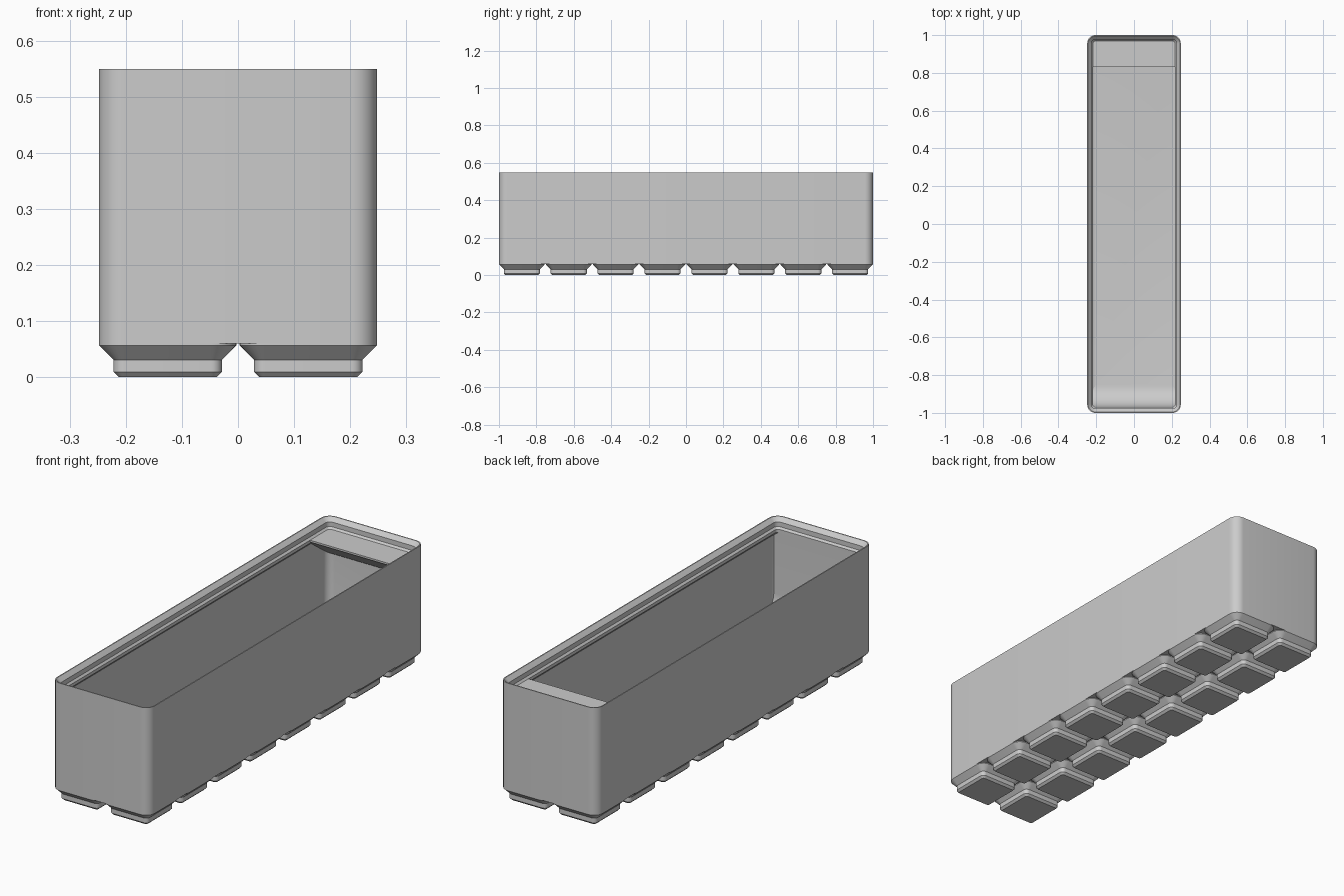
import bpy, bmesh, math

cube = bpy.data.objects.get("Cube")
if cube:
    bpy.data.objects.remove(cube, do_unlink=True)

MM = 2 / 167.5            # one millimetre in model units
WIDTH, LENGTH, CORNER = 41.5, 167.5, 3.75
WALL, LIP = 0.95, 2.6     # wall thickness and lip overhang
FLOOR, RIM = 7, 42        # cavity floor and lip base heights

plastic = bpy.data.materials.new("grey plastic")
plastic.use_nodes = True
GREY = (0.6, 0.6, 0.6, 1)
plastic.diffuse_color = GREY
plastic.node_tree.nodes["Principled BSDF"].inputs["Base Color"].default_value = GREY


def finish(bm, name):
    """Turn a bmesh built in millimetres into a shaded object."""
    bmesh.ops.scale(bm, vec=(MM, MM, MM), verts=bm.verts)
    bmesh.ops.recalc_face_normals(bm, faces=bm.faces)
    mesh = bpy.data.meshes.new(name)
    bm.to_mesh(mesh)
    bm.free()
    obj = bpy.data.objects.new(name, mesh)
    bpy.context.collection.objects.link(obj)
    mesh.materials.append(plastic)
    bpy.ops.object.select_all(action='DESELECT')
    obj.select_set(True)
    bpy.context.view_layer.objects.active = obj
    bpy.ops.object.shade_smooth_by_angle(angle=math.radians(30))
    return obj


def ring(bm, centre, w, l, inset, z, steps=8):
    """Rounded rectangle, offset inwards by inset."""
    r = max(CORNER - inset, 0.05)
    hx, hy = w / 2 - inset - r, l / 2 - inset - r
    verts = []
    for quarter, (sx, sy) in enumerate([(1, 1), (-1, 1), (-1, -1), (1, -1)]):
        for i in range(steps + 1):
            a = (quarter + i / steps) * math.pi / 2
            verts.append(bm.verts.new((centre[0] + sx * hx + r * math.cos(a),
                                       centre[1] + sy * hy + r * math.sin(a), z)))
    return verts


def loft(bm, centre, w, l, profile):
    """Skin rings given as (inset, z), capping both ends."""
    rings = [ring(bm, centre, w, l, d, z) for d, z in profile]
    for a, b in zip(rings, rings[1:]):
        for i in range(len(a)):
            j = (i + 1) % len(a)
            bm.faces.new((a[i], a[j], b[j], b[i]))
    bm.faces.new(rings[0])
    bm.faces.new(rings[-1])


def extrude_across(name, profile, half):
    """Prism along x from a (y, z) outline."""
    bm = bmesh.new()
    face = bm.faces.new([bm.verts.new((-half, y, z)) for y, z in profile])
    new = bmesh.ops.extrude_face_region(bm, geom=[face])["geom"]
    bmesh.ops.translate(bm, vec=(2 * half, 0, 0),
                        verts=[v for v in new if isinstance(v, bmesh.types.BMVert)])
    return finish(bm, name)


# Shell: outer wall, stacking lip, inner wall and filleted floor
shell = [(0, 5), (0, 46), (0.4, 46), (1.9, RIM + 2.5), (1.9, RIM + 0.7),
         (LIP, RIM), (LIP, RIM - 1.2), (WALL, RIM - 1.2 - LIP + WALL)]
fillet = CORNER - WALL
for i in range(7):
    t = i / 6 * math.pi / 2
    shell.append((WALL + fillet * (1 - math.cos(t)), FLOOR + fillet * (1 - math.sin(t))))
bm = bmesh.new()
loft(bm, (0, 0), WIDTH, LENGTH, shell)
finish(bm, "bin_shell")

# Feet: stepped pads on a half-pitch grid
PITCH, PAD = 21, 20.5
foot = [(2.95, 0), (2.15, 0.8), (2.15, 2.6), (0, 4.75), (0, 5.05)]
bm = bmesh.new()
for col in range(2):
    for row in range(8):
        loft(bm, ((col - 0.5) * PITCH, (row - 3.5) * PITCH), PAD, PAD, foot)
finish(bm, "feet")

# Scoop: thick front wall curving into the floor
half = WIDTH / 2 - WALL + 0.1
front, radius = -LENGTH / 2 + LIP, 10
back_edge = -LENGTH / 2 + 1.7
scoop = [(back_edge, FLOOR - 0.1), (back_edge, RIM - 1.2), (front, RIM - 1.2)]
for i in range(17):
    t = i / 16 * math.pi / 2
    scoop.append((front + radius * (1 - math.cos(t)), FLOOR + radius * (1 - math.sin(t))))
scoop.append((front + radius, FLOOR - 0.1))
extrude_across("front_scoop", scoop, half)

# Label shelf: flat top with a sloped underside at the back
tip, rear = 69.6, LENGTH / 2 - 1.7
drop = (rear - tip) * math.tan(math.radians(36))
extrude_across("label_shelf", [(tip, RIM), (rear, RIM),
                               (rear, RIM - 0.7 - drop), (tip, RIM - 0.7)], half)
